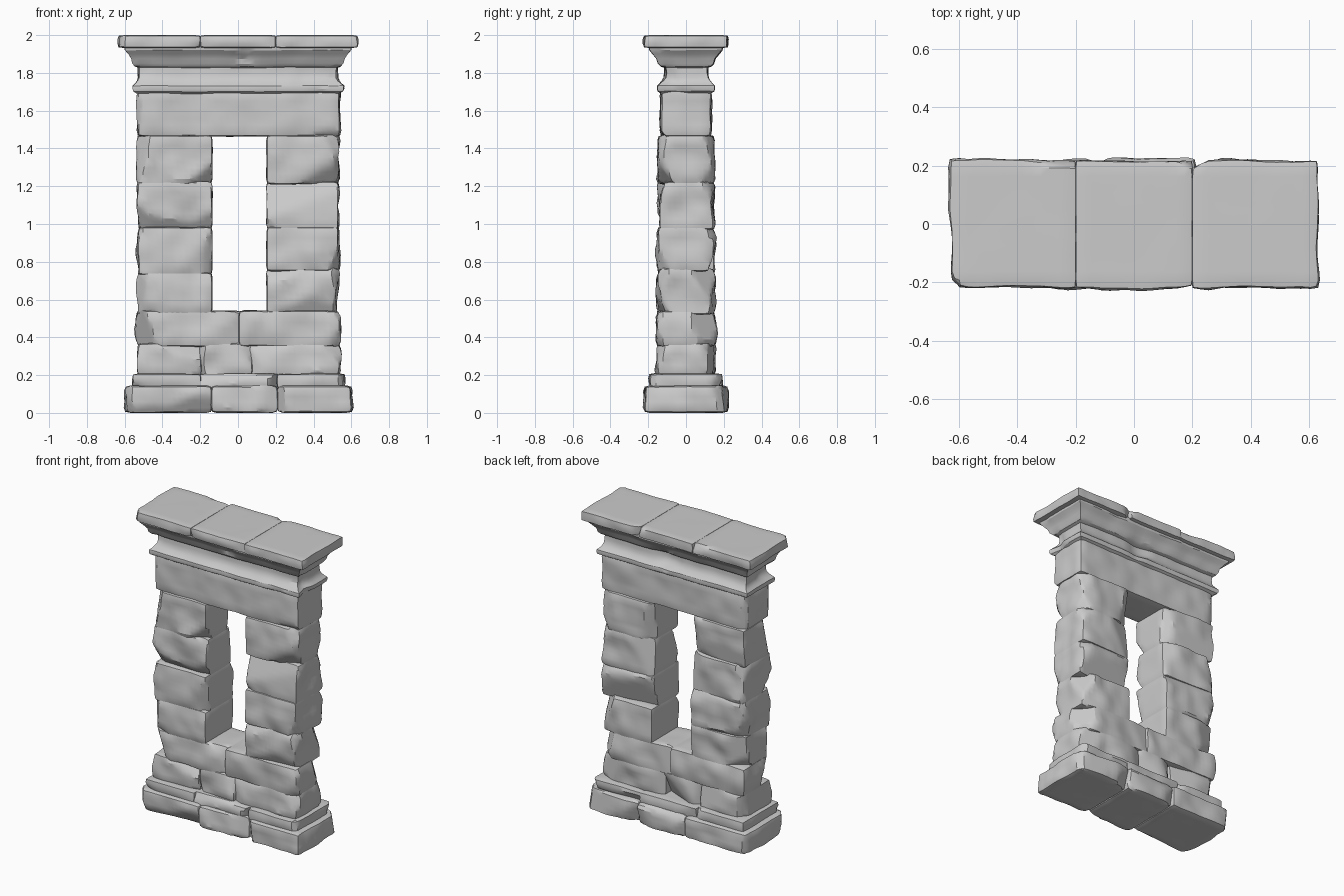
import bpy, bmesh, math, random
from mathutils import Vector, noise

if "Cube" in bpy.data.objects:
    bpy.data.objects.remove(bpy.data.objects["Cube"])

random.seed(7)


def finish(bm, name):
    for v in bm.verts:
        v.co.z = min(max(v.co.z, 0), 2)
    bmesh.ops.recalc_face_normals(bm, faces=bm.faces)
    mesh = bpy.data.meshes.new(name)
    bm.to_mesh(mesh)
    bm.free()
    ob = bpy.data.objects.new(name, mesh)
    bpy.context.collection.objects.link(ob)
    bpy.ops.object.select_all(action='DESELECT')
    ob.select_set(True)
    bpy.context.view_layer.objects.active = ob
    bpy.ops.object.shade_smooth_by_angle(angle=math.radians(28))


def lumps(p, amp):
    # broad swelling plus hewn hollows
    hollow = noise.voronoi(p * 8)[0][0]
    return amp * (0.9 * noise.noise(p * 6) + 1.1 * (0.42 - hollow))


def stone(name, x, y, z, amp=0.02, r=0.02, chips=8, depth=0.03, step=0.03, zmul=0.25):
    """Rough-hewn block: gridded box, rounded, swollen, then chipped by planes."""
    lo, hi = Vector((x[0], y[0], z[0])), Vector((x[1], y[1], z[1]))
    mid, half = (lo + hi) / 2, (hi - lo) / 2
    bm = bmesh.new()
    bmesh.ops.create_cube(bm, size=2)
    for v in bm.verts:
        v.co = mid + Vector([a * b for a, b in zip(v.co, half)])
    for ax in range(3):
        n = max(3, round(2 * half[ax] / step))
        normal = Vector([float(i == ax) for i in range(3)])
        for k in range(1, n):
            bmesh.ops.bisect_plane(bm, geom=bm.verts[:] + bm.edges[:] + bm.faces[:],
                                   plane_co=lo + normal * (2 * half[ax] * k / n), plane_no=normal)
    for v in bm.verts:
        p = v.co.copy()
        inner = Vector([min(max(p[i], lo[i] + r), hi[i] - r) for i in range(3)])
        d = (p - inner).normalized()
        p = inner + d * r
        move = d * lumps(p, amp)
        move.z *= zmul
        if abs(p.x) < 0.22:          # keep the window reveals crisp
            move.x *= 0.15
        v.co = p + move
    for _ in range(chips):
        side = random.choice((-1, 1))
        n = Vector((random.uniform(-.7, .7), side, random.uniform(-.7, .7)))
        if random.random() < 0.35:
            n.x = 1.2 * random.choice((-1, 1))
            if abs(mid.x + n.x / 1.2 * half.x) < 0.2:
                n.x *= -1
        n.normalize()
        reach = max(v.co.dot(n) for v in bm.verts) - depth * random.uniform(.3, 1.3)
        for v in bm.verts:
            over = v.co.dot(n) - reach
            if over > 0:
                v.co -= n * over
    finish(bm, name)


def moulding(name, profile, amp=0.006, step=0.035):
    """Sweep (half x, half y, z) profile points round the rectangle and cap it."""
    nx, ny = round(1.1 / step), round(0.3 / step)
    ring = [(-1 + 2 * i / nx, -1) for i in range(nx)] + [(1, -1 + 2 * i / ny) for i in range(ny)]
    ring += [(-a, -b) for a, b in ring]
    bm = bmesh.new()
    rows = []
    for hx, hy, z in profile:
        row = []
        for u, w in ring:
            p = Vector((u * hx, w * hy, z))
            worn = max(0, noise.noise(p * 5 + Vector((3, 1, 8))) - 0.3) * 0.07
            k = lumps(p, amp) - worn
            row.append(bm.verts.new((u * (hx + k), w * (hy + k), z + 0.005 * noise.noise(p * 4))))
        rows.append(row)
    n = len(ring)
    for a, b in zip(rows, rows[1:]):
        for i in range(n):
            j = (i + 1) % n
            bm.faces.new((a[i], a[j], b[j], b[i]))
    bm.faces.new(rows[0])
    bm.faces.new(rows[-1])
    finish(bm, name)


# plinth blocks
cuts = [-0.595, -0.14, 0.21, 0.6]
for i in range(3):
    stone(f"plinth_block_{i}", (cuts[i] - .004, cuts[i + 1] + .004), (-0.222, 0.222), (0, 0.145),
          amp=0.016, r=0.025, chips=6)

# base course above the plinth
cuts = [-0.555, -0.2, 0.21, 0.56]
for i in range(3):
    stone(f"base_course_{i}", (cuts[i] - .006, cuts[i + 1] + .006), (-0.192, 0.192), (0.13, 0.208),
          amp=0.012, r=0.015, chips=4, depth=0.02)

# wall below the window
WALL = (-0.152, 0.152)
for row, (z0, z1, xs) in enumerate([(0.195, 0.37, (-0.53, -0.2, 0.07, 0.53)),
                                    (0.35, 0.542, (-0.53, 0.01, 0.53))]):
    for i in range(len(xs) - 1):
        stone(f"sill_wall_{row}_{i}", (xs[i] - .008, xs[i + 1] + .008), WALL, (z0, z1), chips=7)

# piers beside the window
for side, x, levels in (("left", (-0.535, -0.135), (0.53, 0.74, 0.98, 1.22, 1.465)),
                        ("right", (0.15, 0.535), (0.53, 0.76, 0.98, 1.22, 1.465))):
    for i in range(len(levels) - 1):
        y = WALL if i < 2 else (-0.146, 0.146)
        stone(f"{side}_pier_stone_{i}", x, y, (levels[i] - .01, levels[i + 1] + .006), chips=8)

# lintel
stone("lintel", (-0.535, 0.542), (-0.135, 0.135), (1.463, 1.712), amp=0.012, chips=5, depth=0.015)

# string course, frieze and flaring cornice
moulding("string_course_and_cornice", [
    (0.535, 0.128, 1.69), (0.555, 0.148, 1.702), (0.56, 0.152, 1.715), (0.56, 0.15, 1.732),
    (0.545, 0.138, 1.745), (0.536, 0.128, 1.758), (0.53, 0.118, 1.775), (0.53, 0.114, 1.80),
    (0.53, 0.114, 1.828), (0.548, 0.135, 1.835), (0.558, 0.148, 1.85), (0.564, 0.155, 1.875),
    (0.58, 0.175, 1.90), (0.598, 0.192, 1.92), (0.602, 0.195, 1.945)])

# capping slabs
cuts = [-0.628, -0.2, 0.2, 0.632]
for i in range(3):
    stone(f"cap_slab_{i}", (cuts[i] - .003, cuts[i + 1] + .003), (-0.222, 0.222), (1.932, 2.0),
          amp=0.012, r=0.014, chips=4, depth=0.018, zmul=0.1)
